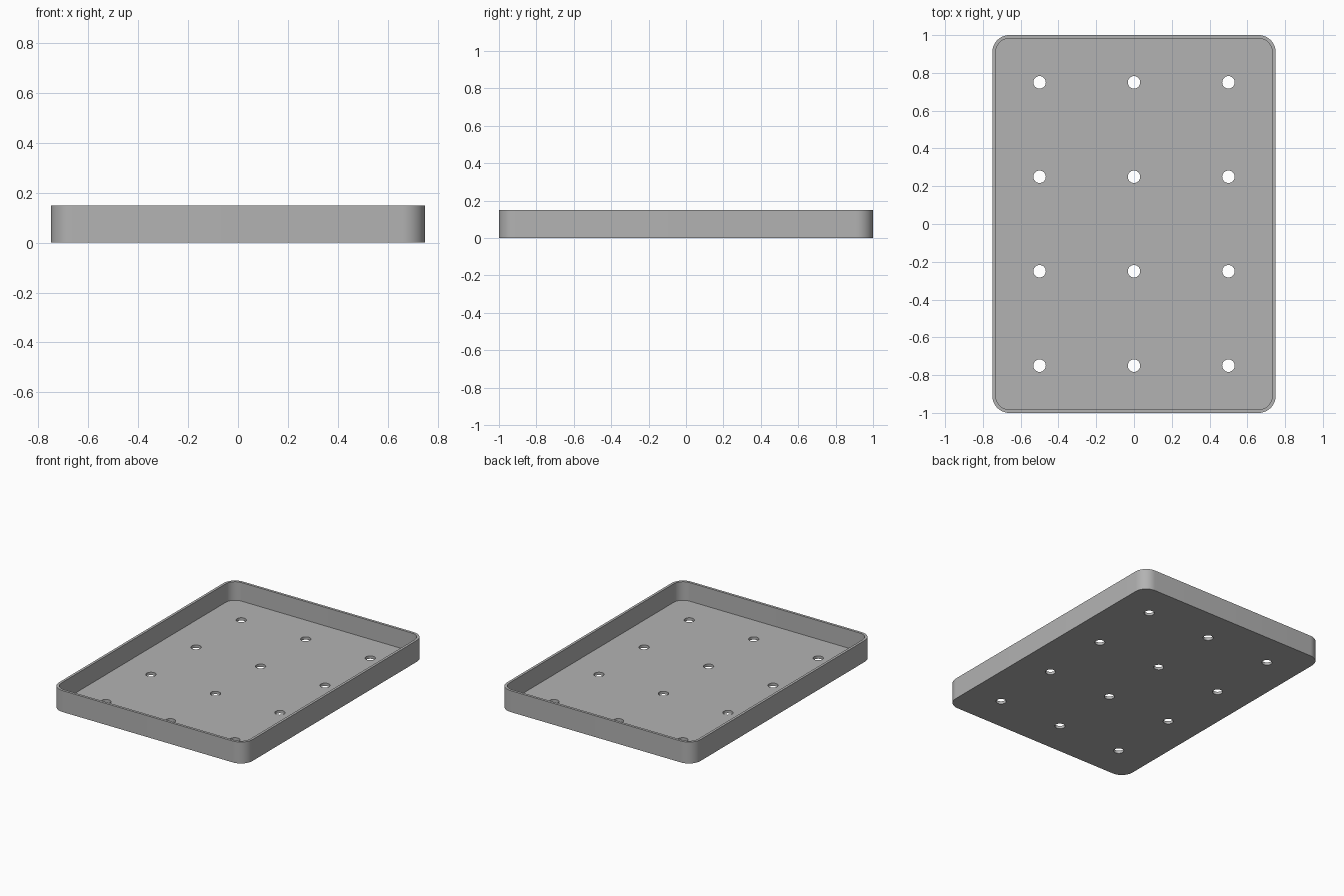
import bpy
import bmesh
from math import cos, sin, pi, radians

cube = bpy.data.objects.get("Cube")
if cube:
    bpy.data.objects.remove(cube)

WIDTH, LENGTH, HEIGHT = 1.5, 2.0, 0.15
WALL, FLOOR, CORNER = 0.018, 0.02, 0.09
HOLE_RADIUS = 0.033

grey = bpy.data.materials.new("plain grey")
grey.use_nodes = True
colour = (0.45, 0.45, 0.45, 1)
grey.diffuse_color = colour
grey.node_tree.nodes["Principled BSDF"].inputs["Base Color"].default_value = colour


def rounded_outline(width, length, radius, steps=12):
    """Rounded rectangle, counter-clockwise."""
    points = []
    for corner, (sx, sy) in enumerate([(1, 1), (-1, 1), (-1, -1), (1, -1)]):
        cx, cy = sx * (width / 2 - radius), sy * (length / 2 - radius)
        for i in range(steps + 1):
            a = (corner + i / steps) * pi / 2
            points.append((cx + radius * cos(a), cy + radius * sin(a)))
    return points


def circle_outline(x, y, radius, sides=32):
    return [(x + radius * cos(2 * pi * i / sides), y + radius * sin(2 * pi * i / sides))
            for i in range(sides)]


def add_prism(bm, outline, bottom, top):
    low = [bm.verts.new((x, y, bottom)) for x, y in outline]
    high = [bm.verts.new((x, y, top)) for x, y in outline]
    bm.faces.new(low[::-1])
    bm.faces.new(high)
    for i in range(len(low)):
        j = (i + 1) % len(low)
        bm.faces.new((low[i], low[j], high[j], high[i]))


def prism_object(name, outlines, bottom, top):
    bm = bmesh.new()
    for outline in outlines:
        add_prism(bm, outline, bottom, top)
    mesh = bpy.data.meshes.new(name)
    bm.to_mesh(mesh)
    bm.free()
    mesh.materials.append(grey)
    obj = bpy.data.objects.new(name, mesh)
    bpy.context.collection.objects.link(obj)
    return obj


# Solid tray block with rounded corners
tray = prism_object("tray", [rounded_outline(WIDTH, LENGTH, CORNER)], 0, HEIGHT)

# Cavity cutter leaves the thin wall and floor
cavity = prism_object(
    "cavity_cutter",
    [rounded_outline(WIDTH - 2 * WALL, LENGTH - 2 * WALL, CORNER - WALL)],
    FLOOR, HEIGHT + 0.1)

# Grid of drain holes through the floor
centres = [(x, y) for x in (-0.5, 0, 0.5) for y in (-0.75, -0.25, 0.25, 0.75)]
holes = prism_object(
    "drain_hole_cutter",
    [circle_outline(x, y, HOLE_RADIUS) for x, y in centres], -0.1, 0.1)

bpy.context.view_layer.objects.active = tray
for cutter in (cavity, holes):
    cut = tray.modifiers.new(cutter.name, 'BOOLEAN')
    cut.operation = 'DIFFERENCE'
    cut.solver = 'EXACT'
    cut.object = cutter
    bpy.ops.object.modifier_apply(modifier=cut.name)
    bpy.data.objects.remove(cutter)

# Smooth round corners and holes, crisp rims
bpy.ops.object.select_all(action='DESELECT')
tray.select_set(True)
bpy.ops.object.shade_smooth_by_angle(angle=radians(30))
